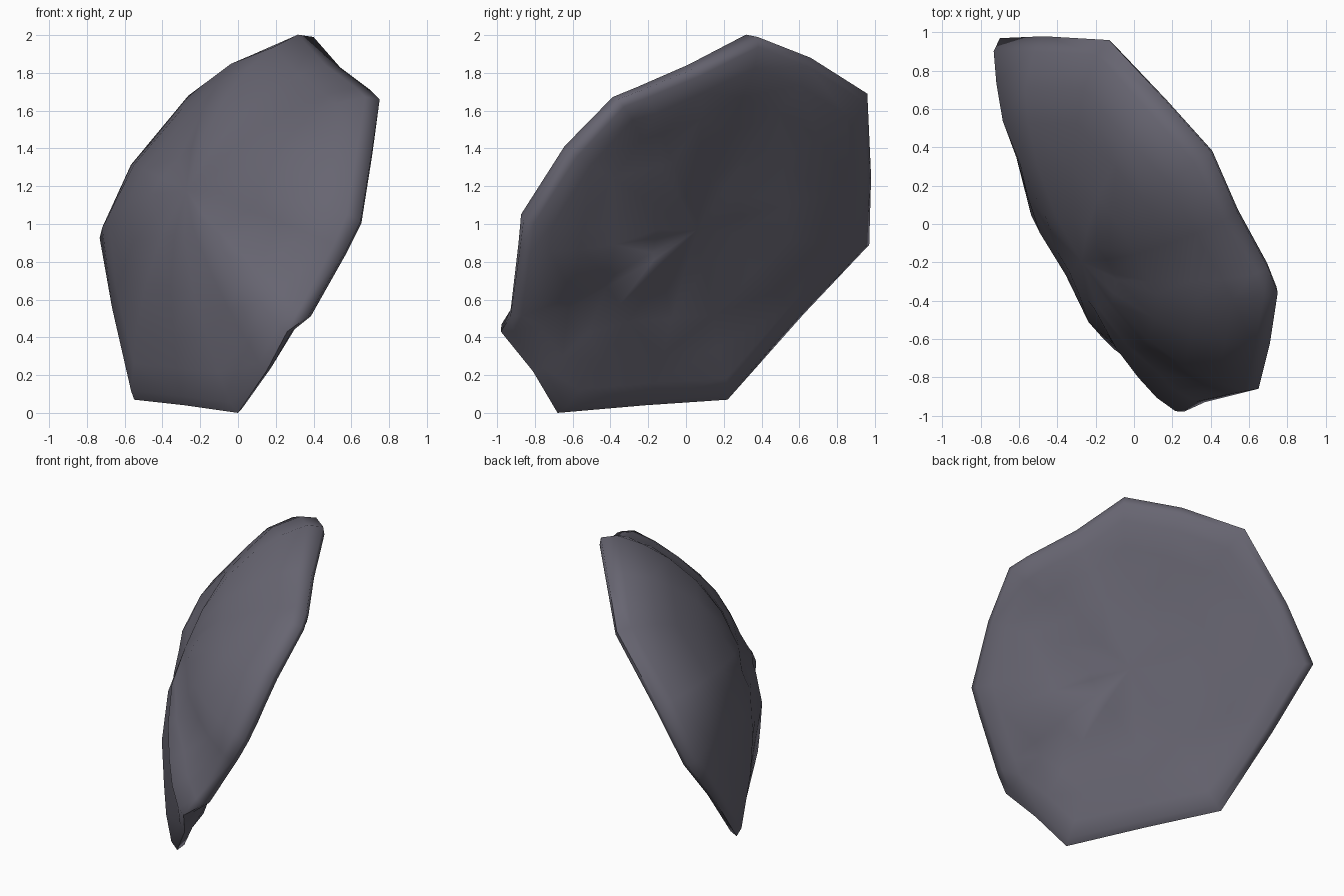
import bpy
import bmesh
import random
from mathutils import Vector

cube = bpy.data.objects.get("Cube")
if cube:
    bpy.data.objects.remove(cube, do_unlink=True)

random.seed(4)

# Slate grey stone
stone = bpy.data.materials.new("slate_grey")
stone.use_nodes = True
colour = (0.135, 0.13, 0.165, 1)
stone.diffuse_color = colour
bsdf = stone.node_tree.nodes["Principled BSDF"]
bsdf.inputs["Base Color"].default_value = colour
bsdf.inputs["Roughness"].default_value = 0.9

# Tilted rim of the slab: x, y, z, fullness of the dome beside it
RIM = [
    (0.40, 0.38, 1.99, 1.0), (0.54, 0.06, 1.83, 0.9),
    (0.70, -0.23, 1.71, 0.8), (0.75, -0.36, 1.66, 0.75),
    (0.71, -0.62, 1.39, 0.8), (0.65, -0.86, 1.02, 0.75),
    (0.57, -0.88, 0.86, 0.65), (0.37, -0.93, 0.51, 0.5),
    (0.26, -0.98, 0.43, 0.5), (0.15, -0.81, 0.22, 0.45),
    (0.00, -0.68, 0.00, 0.55), (-0.28, -0.22, 0.04, 0.45),
    (-0.55, 0.22, 0.07, 0.45), (-0.65, 0.62, 0.52, 0.5),
    (-0.70, 0.97, 0.89, 0.75), (-0.47, 0.98, 1.25, 1.0),
    (-0.13, 0.96, 1.69, 0.9), (0.15, 0.66, 1.88, 1.0),
]
CENTRE = Vector((0.08, 0.06, 0.97))
OUT = Vector((-0.73, -0.53, 0.43)).normalized()

# Profiles from the rim inwards: radius, height along OUT
DOME = [(0.97, 0.10), (0.85, 0.235), (0.7, 0.33), (0.5, 0.42), (0.25, 0.475)]
INNER = [(0.96, -0.025), (0.86, -0.03), (0.7, -0.01), (0.5, -0.005), (0.25, 0.0)]

bm = bmesh.new()
rim = [bm.verts.new(p[:3]) for p in RIM]


def add_side(profile, tip, bump, domed, flatten):
    """Close one side of the rim with shrinking, uneven rings."""
    previous = rim
    for radius, height in profile:
        ring = []
        for x, y, z, full in RIM:
            arm = Vector((x, y, z)) - CENTRE
            lift = arm.dot(OUT)
            arm -= OUT * lift
            scale = 1 + (full - 1) * radius ** 2 if domed else 1
            wobble = random.uniform(-bump, bump) if radius < 0.9 else 0
            level = lift * radius ** flatten + height * scale + wobble
            ring.append(bm.verts.new(CENTRE + arm * radius + OUT * level))
        for i in range(len(ring)):
            j = (i + 1) % len(ring)
            bm.faces.new((previous[i], previous[j], ring[j], ring[i]))
        previous = ring
    peak = bm.verts.new(CENTRE + OUT * tip)
    for i in range(len(previous)):
        bm.faces.new((previous[i], previous[(i + 1) % len(previous)], peak))


add_side(DOME, 0.485, 0.012, True, 1)
add_side(INNER, 0.0, 0.016, False, 4)
bmesh.ops.recalc_face_normals(bm, faces=bm.faces)
bmesh.ops.triangulate(bm, faces=bm.faces)

mesh = bpy.data.meshes.new("rock_slab")
bm.to_mesh(mesh)
bm.free()
mesh.materials.append(stone)
rock = bpy.data.objects.new("rock_slab", mesh)
bpy.context.collection.objects.link(rock)

# Smooth faces with crisp breaks at the steep edges
bpy.ops.object.select_all(action="DESELECT")
rock.select_set(True)
bpy.context.view_layer.objects.active = rock
bpy.ops.object.shade_smooth_by_angle(angle=1.4)
